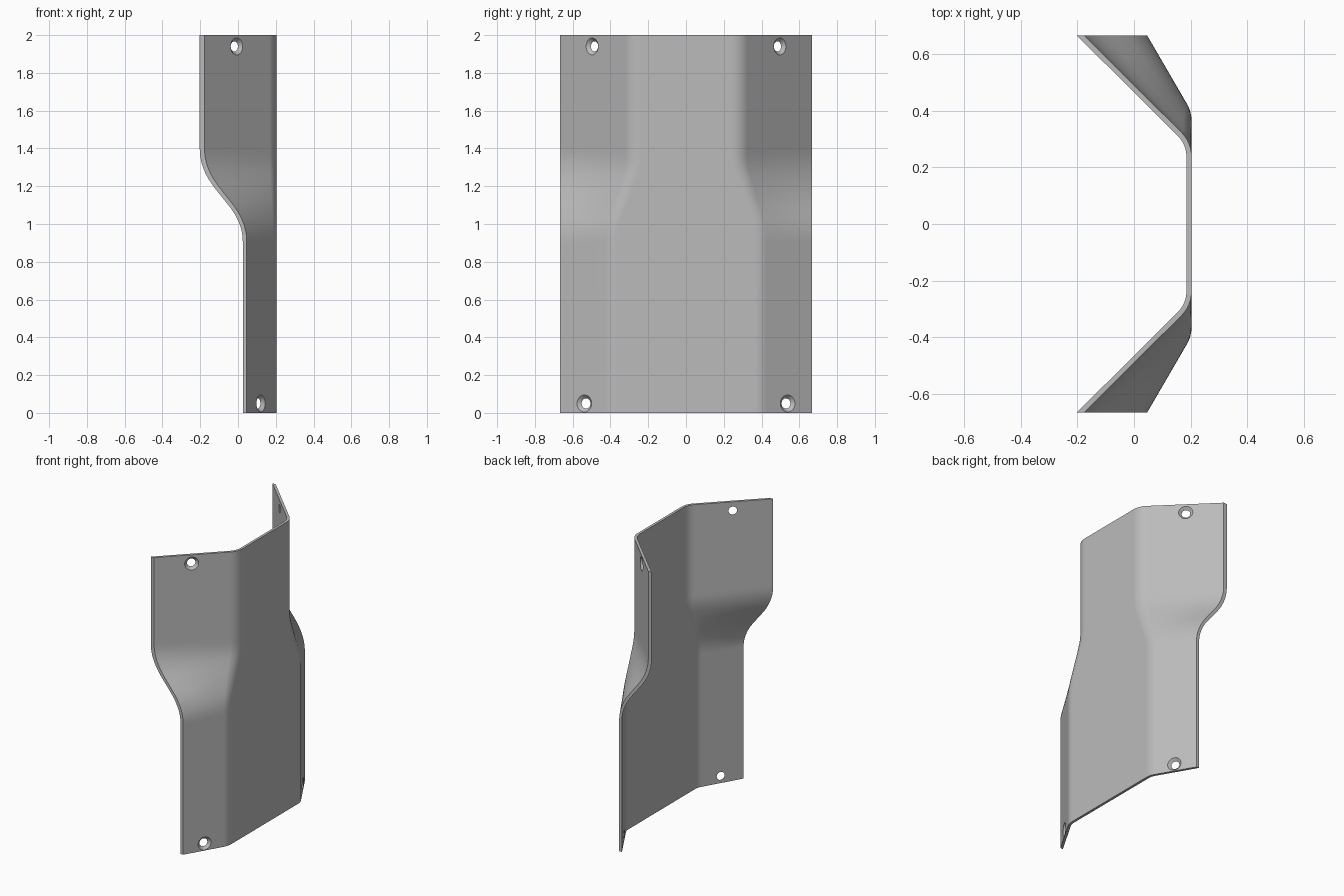
import bpy, bmesh, math
from mathutils import Vector, Matrix

cube = bpy.data.objects.get("Cube")
if cube:
    bpy.data.objects.remove(cube, do_unlink=True)

T = 0.018        # sheet thickness
FACE_X = 0.203   # outer plane of the flat middle panel
HALF_Y = 0.666   # half width
BEND = 0.12      # outer bend radius

grey = bpy.data.materials.new("plain_grey")
grey.use_nodes = True
grey.diffuse_color = (0.5, 0.5, 0.5, 1)
grey.node_tree.nodes["Principled BSDF"].inputs["Base Color"].default_value = (0.5, 0.5, 0.5, 1)


def ramp(z, low, high, blend):
    """0 below low, 1 above high, straight between, with rounded corners."""
    def soft(d):
        if abs(d) >= blend:
            return max(d, 0)
        return (d + blend) ** 2 / (4 * blend)
    return (soft(z - low) - soft(z - high)) / (high - low)


def edge_x(z):
    return 0.046 - 0.223 * ramp(z, 1.01, 1.295, 0.1)


def corner_y(z):
    return 0.396 - 0.108 * ramp(z, 0.98, 1.31, 0.05)


def half_profile(corner, edge, tangent):
    """Points from the free edge through the rounded bend to the flat panel."""
    wing = (edge - corner).normalized()
    a, b = corner + wing * tangent, corner + Vector((0, -tangent))
    pts = [edge.lerp(a, i / 4) for i in range(4)]
    turn = math.atan2(-wing.x, wing.y)
    radius = tangent / math.tan(turn / 2)
    centre = b - Vector((radius, 0))
    for i in range(9):
        ang = turn * (1 - i / 8)
        pts.append(centre + radius * Vector((math.cos(ang), math.sin(ang))))
    return pts


def section(z):
    """Closed outline of the sheet at one height."""
    outer_c, outer_e = Vector((FACE_X, corner_y(z))), Vector((edge_x(z), HALF_Y))
    d = outer_e - outer_c
    turn = math.atan2(-d.x, d.y)
    slope = (edge_x(z + 0.001) - edge_x(z - 0.001)) / 0.002 * math.cos(turn)
    inner_c = outer_c - Vector((T, T * math.tan(turn / 2)))
    inner_e = outer_e - Vector((T / math.cos(turn) * math.hypot(1, slope), 0))
    outer = half_profile(outer_c, outer_e, BEND * math.tan(turn / 2))
    inner = half_profile(inner_c, inner_e, (BEND - T) * math.tan(turn / 2))

    def flip(pts):
        return [Vector((p.x, -p.y)) for p in reversed(pts)]
    ring = outer + flip(outer) + list(reversed(flip(inner))) + list(reversed(inner))
    return [(p.x, p.y, z) for p in ring]


# Bent sheet, lofted through its heights
heights = [0, 0.45] + [0.9 + 0.51 * i / 34 for i in range(35)] + [1.7, 2]
bm = bmesh.new()
rings = [[bm.verts.new(p) for p in section(z)] for z in heights]
n = len(rings[0])
for r0, r1 in zip(rings, rings[1:]):
    for i in range(n):
        j = (i + 1) % n
        bm.faces.new((r0[i], r0[j], r1[j], r1[i]))
# End strips join outer and inner outlines
for r in (rings[0], rings[-1]):
    for i in range(n // 2 - 1):
        bm.faces.new((r[i], r[i + 1], r[n - 2 - i], r[n - 1 - i]))
bmesh.ops.recalc_face_normals(bm, faces=bm.faces)
mesh = bpy.data.meshes.new("bent_panel")
bm.to_mesh(mesh)
bm.free()
panel = bpy.data.objects.new("bent_panel", mesh)
bpy.context.collection.objects.link(panel)
mesh.materials.append(grey)

# Countersunk screw holes, one cutter for all four
bm = bmesh.new()
for y, z in ((0.497, 1.94), (0.538, 0.05)):
    d = Vector((edge_x(z) - FACE_X, HALF_Y - corner_y(z))).normalized()
    x = FACE_X + d.x / d.y * (y - corner_y(z))
    for side in (-1, 1):
        normal = Vector((d.y, -d.x * side, 0))
        place = (Matrix.Translation(Vector((x, y * side, z)) - normal * 0.0075)
                 @ normal.to_track_quat('Z', 'Y').to_matrix().to_4x4())
        bmesh.ops.create_cone(bm, cap_ends=True, segments=32, radius1=0.02,
                              radius2=0.055, depth=0.035, matrix=place)
cut_mesh = bpy.data.meshes.new("hole_cutter")
bm.to_mesh(cut_mesh)
bm.free()
cut_mesh.materials.append(grey)
cutter = bpy.data.objects.new("hole_cutter", cut_mesh)
bpy.context.collection.objects.link(cutter)

bpy.ops.object.select_all(action='DESELECT')
panel.select_set(True)
bpy.context.view_layer.objects.active = panel
mod = panel.modifiers.new("holes", 'BOOLEAN')
mod.operation = 'DIFFERENCE'
mod.solver = 'EXACT'
mod.object = cutter
bpy.ops.object.modifier_apply(modifier=mod.name)
bpy.data.objects.remove(cutter, do_unlink=True)

# Smooth bends, crisp sheet edges
bpy.ops.object.shade_smooth_by_angle(angle=math.radians(30))
normals = panel.modifiers.new("flat_face_normals", 'WEIGHTED_NORMAL')
normals.keep_sharp = True
